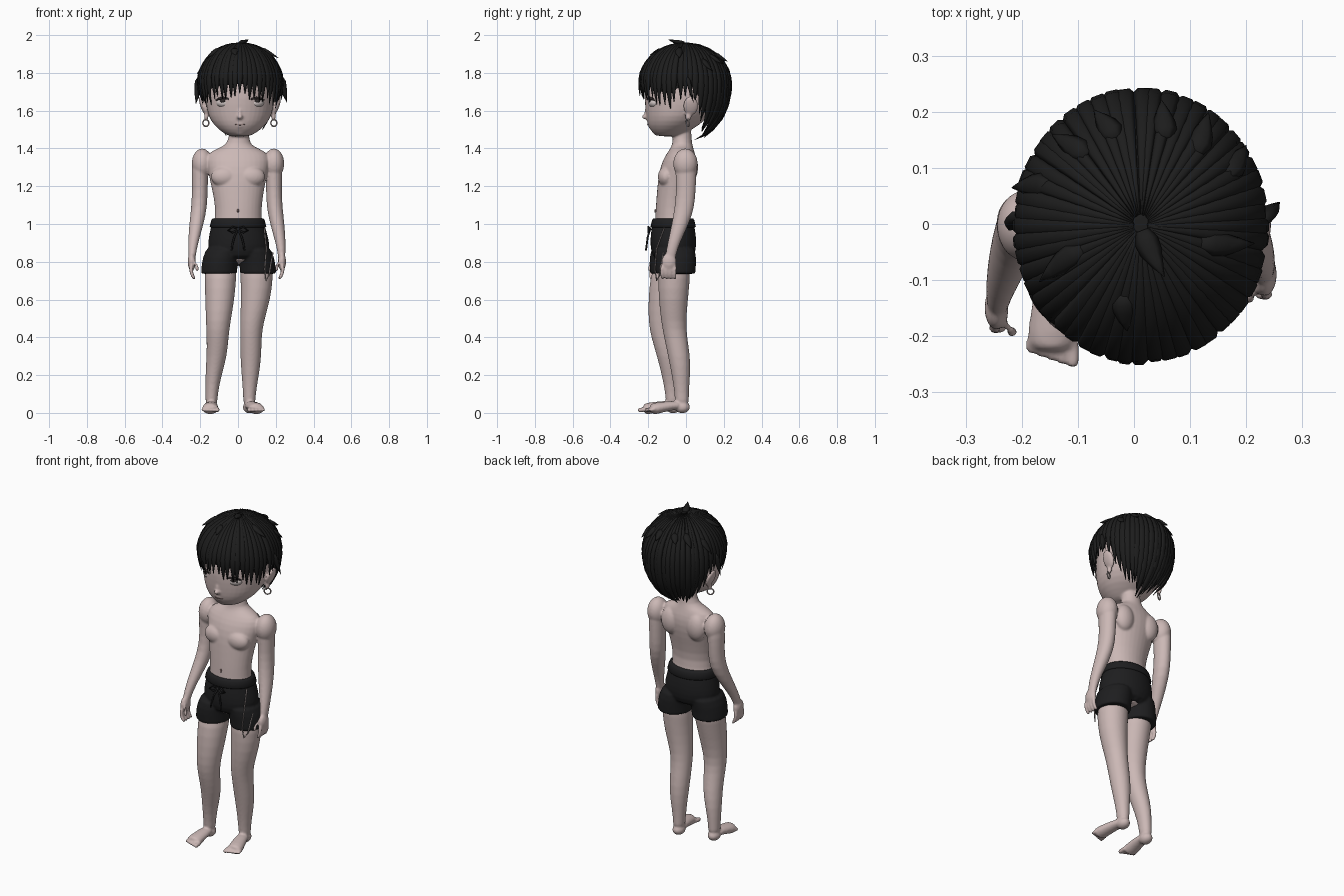
import bpy, bmesh, math, random
from mathutils import Vector, Matrix

random.seed(4)
cube = bpy.data.objects.get("Cube")
if cube:
    bpy.data.objects.remove(cube, do_unlink=True)


def material(name, rgb, rough=0.8):
    m = bpy.data.materials.new(name)
    m.use_nodes = True
    m.diffuse_color = (*rgb, 1)
    node = m.node_tree.nodes["Principled BSDF"]
    node.inputs["Base Color"].default_value = (*rgb, 1)
    node.inputs["Roughness"].default_value = rough
    return m


SKIN = material("skin", (0.60, 0.48, 0.465))
HAIR = material("black hair", (0.012, 0.012, 0.012))
CLOTH = material("black cloth", (0.013, 0.013, 0.014))
WHITE = material("eye white", (0.62, 0.55, 0.54))
DARK = material("dark iris", (0.025, 0.02, 0.02))
LIP = material("lip brown", (0.25, 0.16, 0.15))
METAL = material("silver", (0.5, 0.43, 0.42))


def loft(bm, sections, n=16):
    """Closed skin through sections of (centre, half axis u, half axis v)."""
    loops = []
    for c, u, v in sections:
        angles = [math.tau * i / n for i in range(n)]
        loops.append([bm.verts.new(c + u * math.cos(a) + v * math.sin(a)) for a in angles])
    for a, b in zip(loops, loops[1:]):
        for i in range(n):
            j = (i + 1) % n
            bm.faces.new((a[i], a[j], b[j], b[i]))
    bm.faces.new(loops[0][::-1])
    bm.faces.new(loops[-1])


def stack(bm, rows, n=16):
    """Loft of level ellipses given as (z, x, y, rx, ry)."""
    loft(bm, [(Vector((x, y, z)), Vector((rx, 0, 0)), Vector((0, ry, 0)))
              for z, x, y, rx, ry in rows], n)


def tube(bm, points, radii, n=8, flat=1.0):
    pts = [Vector(p) for p in points]
    sections = []
    for i, p in enumerate(pts):
        d = (pts[min(i + 1, len(pts) - 1)] - pts[max(i - 1, 0)]).normalized()
        ref = Vector((0, 0, 1)) if abs(d.z) < 0.8 else Vector((0, 1, 0))
        u = d.cross(ref).normalized()
        sections.append((p, u * radii[i], d.cross(u) * -radii[i] * flat))
    loft(bm, sections, n)


def blob(bm, centre, size, turn=0.0, axis='Z'):
    m = Matrix.Translation(centre) @ Matrix.Rotation(turn, 4, axis) @ Matrix.Diagonal((*size, 1))
    bmesh.ops.create_uvsphere(bm, u_segments=20, v_segments=12, radius=1, matrix=m)


def finish(name, bm, mat, fuse=0, sub=0, smooth=True):
    bmesh.ops.recalc_face_normals(bm, faces=bm.faces)
    mesh = bpy.data.meshes.new(name)
    bm.to_mesh(mesh)
    bm.free()
    ob = bpy.data.objects.new(name, mesh)
    bpy.context.collection.objects.link(ob)
    mesh.materials.append(mat)
    for p in mesh.polygons:
        p.use_smooth = smooth
    if sub:
        ob.modifiers.new("round", 'SUBSURF').levels = sub
        ob.modifiers["round"].render_levels = sub
    if fuse:
        r = ob.modifiers.new("fuse", 'REMESH')
        r.mode, r.voxel_size, r.use_smooth_shade = 'VOXEL', fuse, True
        s = ob.modifiers.new("soften", 'SMOOTH')
        s.factor, s.iterations = 0.5, 5
    return ob


# Torso, neck and chest muscles
body = bmesh.new()
stack(body, [(.78, 0, -.07, .13, .09), (.9, 0, -.068, .15, .11), (1.0, 0, -.068, .13, .098),
             (1.08, .003, -.075, .123, .088), (1.18, 0, -.06, .14, .095), (1.27, 0, -.045, .16, .102),
             (1.34, 0, -.033, .175, .092), (1.385, 0, -.025, .155, .07), (1.41, 0, -.02, .078, .058),
             (1.44, .005, -.02, .054, .05), (1.54, .008, -.02, .052, .05)])
for s in (-1, 1):
    blob(body, (s * .07, -.105, 1.25), (.075, .045, .055))
    blob(body, (s * .19, -.003, 1.32), (.056, .066, .08))
    blob(body, (s * .085, .02, 1.3), (.06, .045, .08))


# Arms and hands
def arm(s, out, swing):
    rows = [(1.36, .185, 0, .046, .055), (1.28, .19, 0, .047, .06), (1.18, .19, 0, .043, .053),
            (1.09, .193, -.007, .044, .055), (1.0, .208, -.03, .04, .047),
            (.9, .226, -.065, .028, .034), (.84, .231, -.08, .021, .029), (.8, .231, -.085, .018, .03)]
    stack(body, [(z, s * (x + out), y - swing * max(0, 1.1 - z), rx, ry) for z, x, y, rx, ry in rows], 12)
    hx, hy = s * (.233 + out), -.09 - swing * .27
    blob(body, (hx, hy, .8), (.022, .04, .048))
    for i in range(4):
        y = hy - .033 + .022 * i
        tube(body, [(hx, y, .79), (hx + s * .006, y - .004, .755), (hx - s * .004, y - .004, .725),
                    (hx - s * .018, y, .705)], (.012, .0115, .011, .009))
    tube(body, [(hx - s * .01, hy - .02, .82), (hx - s * .026, hy - .042, .785),
                (hx - s * .03, hy - .045, .745)], (.015, .013, .01))


arm(1, 0, 0)
arm(-1, .012, .22)

# Legs
stack(body, [(.8, .095, -.06, .09, .085), (.72, .1, -.063, .088, .087), (.6, .094, -.067, .08, .079),
             (.48, .073, -.066, .063, .067), (.4, .068, -.055, .058, .062), (.3, .068, -.036, .057, .06),
             (.2, .065, -.026, .047, .05), (.1, .06, -.023, .033, .037), (.03, .06, -.02, .034, .04)])
stack(body, [(.8, -.09, -.08, .088, .085), (.72, -.093, -.1, .086, .092), (.6, -.096, -.12, .079, .081),
             (.48, -.105, -.133, .066, .068), (.4, -.108, -.122, .059, .063), (.3, -.112, -.095, .055, .06),
             (.2, -.13, -.077, .044, .052), (.1, -.14, -.071, .032, .038), (.03, -.141, -.068, .034, .04)])


# Feet with five toes
def foot(s, heel, ball):
    hx, hy = heel
    bx, by = ball
    blob(body, (hx, hy, .03), (.035, .042, .032))
    tube(body, [(hx, hy, .04), (hx * .7 + bx * .3, hy * .6 + by * .4, .04), (bx, by, .024),
                (bx, by - .03, .017)], (.034, .036, .046, .044), 12, .7)
    for i in range(5):
        x = bx + s * (-.038 + .019 * i)
        size = .014 - .0012 * i
        tip = by - .048 + .006 * i
        tube(body, [(x, by, .02), (x, tip, .016), (x, tip - .012, .013)], (size, size, size * .8))


foot(1, (.06, -.02), (.098, -.16))
foot(-1, (-.141, -.068), (-.147, -.197))

# Head, nose, lips and ears
stack(body, [(1.462, .008, -.09, .05, .06), (1.482, .008, -.09, .088, .088), (1.52, .01, -.068, .137, .137),
             (1.57, .01, -.045, .17, .168), (1.63, .01, -.025, .181, .195), (1.7, .01, -.015, .187, .208),
             (1.8, .01, -.005, .175, .2), (1.88, .01, 0, .125, .15), (1.92, .01, 0, .07, .09)], 20)
blob(body, (.01, -.213, 1.568), (.016, .022, .014))
blob(body, (.01, -.203, 1.59), (.011, .018, .03))
blob(body, (.01, -.188, 1.532), (.034, .018, .008))
blob(body, (.01, -.183, 1.517), (.026, .018, .009))
blob(body, (.01, -.15, 1.488), (.035, .026, .02))
for s in (-1, 1):
    blob(body, (.01 + s * .193, .025, 1.625), (.016, .04, .055), s * .35, 'Y')
    blob(body, (.01 + s * .178, .012, 1.57), (.012, .018, .024))
finish("body", body, SKIN, .006, 1)

# Eyes and lashes
for s, side in ((-1, "right"), (1, "left")):
    cx, turn = .011 + s * .087, s * .42
    bm = bmesh.new()
    blob(bm, (cx, -.166, 1.641), (.041, .031, .026), turn)
    finish(side + "_eye", bm, WHITE)
    bm = bmesh.new()
    blob(bm, (cx, -.177, 1.651), (.021, .0235, .016), turn)
    finish(side + "_iris", bm, DARK)
    bm = bmesh.new()
    arc = []
    for i in range(7):
        k = i / 3 - 1
        arc.append((cx + k * .041, -.193 + s * k * .018 + .008 * k * k, 1.667 - .012 * k * k))
    tube(bm, arc, (.003, .006, .007, .007, .007, .006, .003))
    finish(side + "_lashes", bm, DARK)
    # Earring
    bpy.ops.mesh.primitive_torus_add(major_radius=.018, minor_radius=.004, major_segments=20,
                                     minor_segments=8, location=(.01 + s * .18, .01, 1.535),
                                     rotation=(math.pi / 2, 0, .5))
    ring = bpy.context.object
    ring.name = side + "_earring"
    ring.data.materials.append(METAL)
    bpy.ops.object.shade_smooth_by_angle()

bm = bmesh.new()
tube(bm, [(.01 + k * .034, -.205 + .012 * k * k, 1.525 + .003 * k * k) for k in (-1, -.5, 0, .5, 1)],
     (.001, .0022, .0025, .0022, .001))
finish("mouth_line", bm, LIP)
bm = bmesh.new()
blob(bm, (0, -.163, 1.07), (.005, .004, .01))
finish("navel", bm, LIP)

# Shorts with waistband
bm = bmesh.new()
stack(bm, [(.8, 0, -.067, .12, .1), (.86, .005, -.067, .17, .122), (.92, .003, -.067, .162, .124),
           (.98, 0, -.068, .147, .116), (1.015, 0, -.068, .137, .107), (1.025, 0, -.068, .136, .106)], 20)
for x, y in ((.106, -.055), (-.1, -.085)):
    stack(bm, [(.9, x * .7, -.067, .09, .115), (.82, x * .95, y, .095, .112), (.75, x, y, .097, .107),
               (.74, x, y, .097, .107), (.735, x, y, .094, .104)], 20)
finish("shorts", bm, CLOTH, .006, 1)
bm = bmesh.new()
stack(bm, [(.982, 0, -.068, .146, .116), (.987, 0, -.068, .15, .12), (1.02, 0, -.068, .141, .112),
           (1.03, 0, -.068, .135, .106)], 32)
finish("waistband", bm, CLOTH)

# Drawstring bow and hip chain
bm = bmesh.new()
for s in (-1, 1):
    tube(bm, [(0, -.188, .975), (s * .03, -.2, .985), (s * .052, -.2, .965), (s * .03, -.2, .955),
              (0, -.19, .97)], [.005] * 5)
    tube(bm, [(0, -.19, .972), (s * .02, -.203, .93), (s * .03, -.208, .89), (s * .034, -.212, .86)],
         [.005] * 4)
blob(bm, (0, -.192, .972), (.01, .009, .009))
finish("drawstring", bm, CLOTH)
bm = bmesh.new()
tube(bm, [(.14, -.115, .98), (.15, -.155, .87), (.142, -.165, .76), (.148, -.155, .7), (.165, -.14, .73),
          (.185, -.12, .85)], [.0035] * 6, 6)
finish("hip_chain", bm, METAL)

# Hair: a cap with overlapping pointed locks falling from the crown
CENTRE = Vector((.012, -.003, 1.745))
HEM = [(0, 1.685), (40, 1.665), (65, 1.625), (80, 1.66), (95, 1.685), (110, 1.6), (125, 1.5), (180, 1.455)]


def hem(phi):
    d = abs((math.degrees(phi) + 180) % 360 - 180)
    for (a, za), (b, zb) in zip(HEM, HEM[1:]):
        if d <= b:
            return za + (zb - za) * (d - a) / (b - a)
    return HEM[-1][1]


def dome(phi, t, end, scale=1.0):
    th = t * math.acos(max(-.98, (end - CENTRE.z) / .3))
    h = .215 if th < math.pi / 2 else .3
    return CENTRE + Vector((.217 * math.sin(phi) * math.sin(th), -.237 * math.cos(phi) * math.sin(th),
                            h * math.cos(th))) * scale


bm = bmesh.new()
grid = [[bm.verts.new(dome(math.tau * k / 48, .01 + .88 * r / 12, hem(math.tau * k / 48), .985))
         for k in range(48)] for r in range(13)]
for a, b in zip(grid, grid[1:]):
    for k in range(48):
        bm.faces.new((a[k], a[k - 1], b[k - 1], b[k]))
bm.faces.new(grid[0])
finish("hair_cap", bm, HAIR)

bm = bmesh.new()
LOCKS = 52
for k in range(LOCKS):
    phi = math.tau * (k + random.uniform(-.2, .2)) / LOCKS
    end = hem(phi) - random.uniform(-.012, .022)
    flare = random.choice((0, .01, .02, .05))
    sections = []
    for i in range(13):
        t = .03 + .97 * i / 12
        p = dome(phi, t, end, 1 + flare * t ** 6)
        normal = (p - CENTRE).normalized()
        side = Vector((math.cos(phi), math.sin(phi), 0))
        girth = math.sin(min(t * 1.9, math.pi / 2)) * min(1, (1.02 - t) * 4)
        sections.append((p, side * .022 * girth, normal * .013 * girth))
    loft(bm, sections, 6)
finish("hair_locks", bm, HAIR)

# Loose flicks: angle, start and end down the dome, outward lift
bm = bmesh.new()
FLICKS = [(-95, .75, 1.0, .14), (-112, .5, .72, .12), (92, .75, .98, .2), (118, .5, .68, .1),
          (-70, .28, .52, .12), (75, .28, .52, .13), (-140, .4, .6, .1), (140, .42, .6, .12),
          (163, .4, .56, .1), (-163, .4, .55, .1), (-15, .3, .45, .06), (20, .02, .2, .16)]
for deg, t0, t1, lift in FLICKS:
    phi = math.radians(deg)
    pts = [dome(phi + .12 * q, t0 + (t1 - t0) * q, 1.65, 1 + lift * q * q) for q in (0, .25, .5, .75, 1)]
    tube(bm, pts, (.012, .022, .02, .012, .001), 6, .6)
finish("hair_flicks", bm, HAIR)
